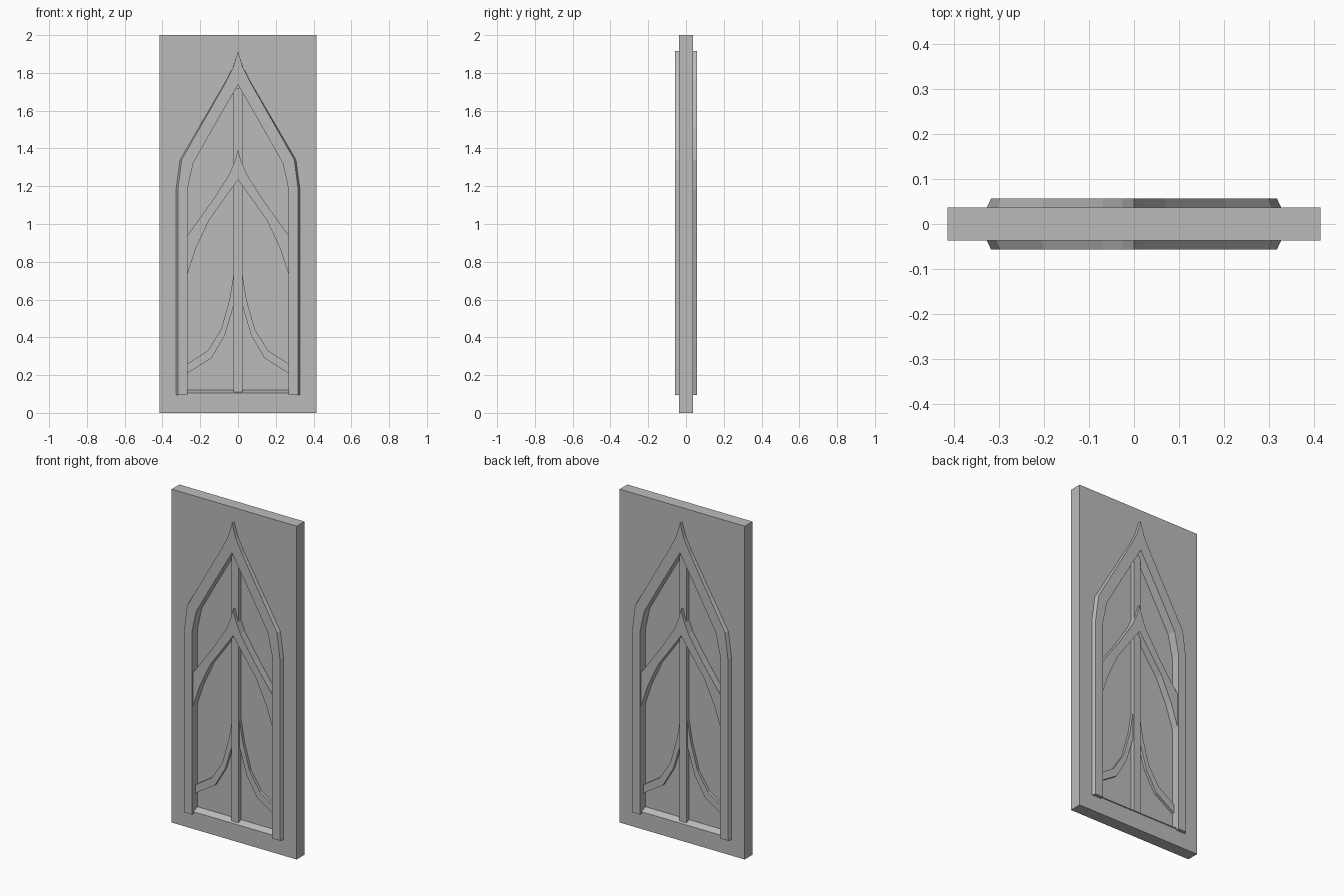
import bpy
import bmesh

if "Cube" in bpy.data.objects:
    bpy.data.objects.remove(bpy.data.objects["Cube"])

stone = bpy.data.materials.new("stone grey")
stone.use_nodes = True
stone.diffuse_color = (0.5, 0.5, 0.5, 1)
stone.node_tree.nodes["Principled BSDF"].inputs["Base Color"].default_value = (0.5, 0.5, 0.5, 1)
stone.node_tree.nodes["Principled BSDF"].inputs["Roughness"].default_value = 0.8


def finish(name, bm):
    bmesh.ops.recalc_face_normals(bm, faces=bm.faces)
    mesh = bpy.data.meshes.new(name)
    bm.to_mesh(mesh)
    bm.free()
    mesh.materials.append(stone)
    obj = bpy.data.objects.new(name, mesh)
    bpy.context.collection.objects.link(obj)
    return obj


def extrude(name, layers):
    """Join matching sets of (x, z) loops placed at successive depths y."""
    bm = bmesh.new()
    rings = [[[bm.verts.new((x, y, z)) for x, z in loop] for loop in loops]
             for y, loops in layers]
    for a, b in zip(rings, rings[1:]):
        for p, q in zip(a, b):
            for i in range(len(p)):
                j = (i + 1) % len(p)
                bm.faces.new((p[i], p[j], q[j], q[i]))
    for ring in (rings[0], rings[-1]):
        edges = [bm.edges.get((loop[i - 1], loop[i]))
                 for loop in ring for i in range(len(loop))]
        bmesh.ops.triangle_fill(bm, edges=edges, use_beauty=True)
    return finish(name, bm)


def prism(name, loops, depth):
    return extrude(name, [(-depth, loops), (depth, loops)])


def mirrored(half):
    """Left half of an outline, ending on the centre line, made whole."""
    return half + [(-x, z) for x, z in reversed(half[:-1])]


def rect(x0, x1, z0, z1):
    return [(x0, z0), (x1, z0), (x1, z1), (x0, z1)]


FACE, RELIEF = 0.0365, 0.057

# Outlines of the window frame
outer = mirrored([(-0.328, 0.095), (-0.328, 1.185), (-0.307, 1.34), (-0.206, 1.513),
                  (-0.07, 1.746), (-0.026, 1.83), (0, 1.915)])
inner = mirrored([(-0.267, 0.095), (-0.267, 1.185), (-0.238, 1.32),
                  (-0.138, 1.497), (0, 1.737)])
opening = mirrored([(-0.29, 0.103), (-0.29, 1.185), (-0.26, 1.33), (-0.16, 1.51), (0, 1.77)])

# Wall slab with the window opening
prism("wall_slab", [rect(-0.415, 0.415, 0, 2), opening], FACE)

# Raised frame, its outer edge chamfered on both faces
wide = [outer + inner[::-1]]
narrow = [[(x * 0.97, z) for x, z in outer] + inner[::-1]]
extrude("window_frame", [(-RELIEF, narrow), (-FACE, wide), (FACE, wide), (RELIEF, narrow)])

# Recessed panel and central mullion
prism("recessed_panel", [opening], 0.004)
prism("mullion", [rect(-0.023, 0.023, 0.105, 1.72)], 0.028)

# Pointed arch across the middle of the window
arch_top = mirrored([(-0.275, 0.93), (-0.138, 1.12), (-0.048, 1.26), (-0.016, 1.335), (0, 1.395)])
arch_bottom = mirrored([(-0.275, 0.70), (-0.265, 0.745), (-0.222, 0.873), (-0.153, 1.02), (0, 1.235)])
prism("middle_arch", [arch_top + arch_bottom[::-1]], 0.047)

# Curved braces rising to the mullion
brace = [(0.275, 0.255), (0.16, 0.33), (0.09, 0.44), (0.045, 0.6), (0.022, 0.74), (0.012, 0.88),
         (0, 0.88), (0, 0.52), (0.022, 0.57), (0.07, 0.41), (0.14, 0.29), (0.275, 0.205)]
for side, sign in (("left", 1), ("right", -1)):
    prism(side + "_brace", [[(sign * x, z) for x, z in brace]], 0.02)

# Sill sloping down to both faces
bm = bmesh.new()
profile = [(-0.041, 0.095), (0.041, 0.095), (0.041, 0.106), (0.004, 0.122),
           (-0.004, 0.122), (-0.041, 0.106)]
ends = [[bm.verts.new((x, y, max(z, 0.102))) for y, z in profile] for x in (-0.28, 0.28)]
for end in ends:
    bm.faces.new(end)
for i in range(len(profile)):
    bm.faces.new((ends[0][i - 1], ends[0][i], ends[1][i], ends[1][i - 1]))
finish("sill", bm)
